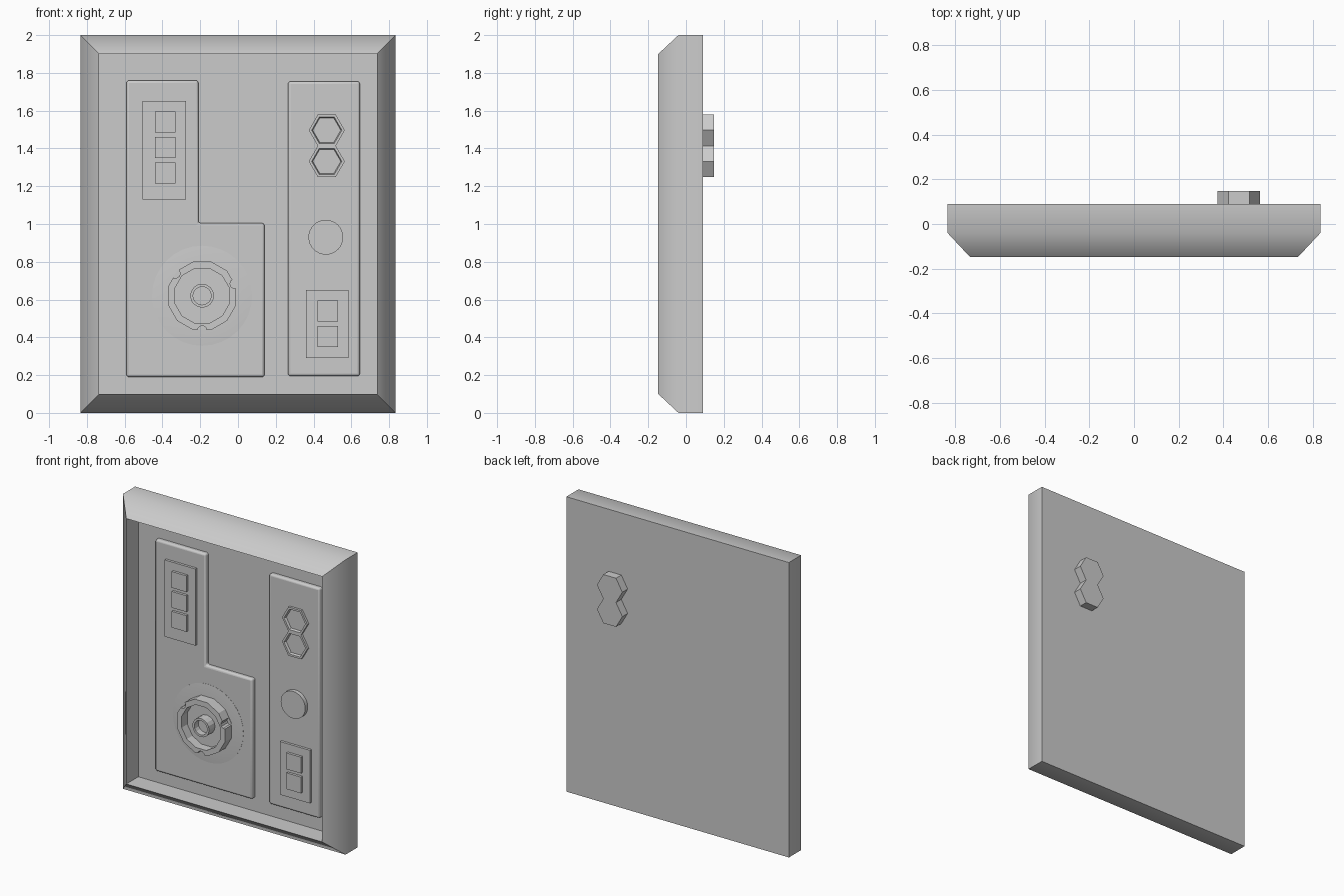
import bpy, bmesh, math

if "Cube" in bpy.data.objects:
    bpy.data.objects.remove(bpy.data.objects["Cube"])

FLOOR, PANEL = -0.018, -0.048   # depth of the recess floor and of the raised panels


def loft(name, loops):
    """Skin a series of equal-sized point loops and cap both ends."""
    bm = bmesh.new()
    rows = [[bm.verts.new(p) for p in loop] for loop in loops]
    n = len(rows[0])
    for a, b in zip(rows, rows[1:]):
        for i in range(n):
            j = (i + 1) % n
            bm.faces.new((a[i], a[j], b[j], b[i]))
    bm.faces.new(rows[0])
    bm.faces.new(rows[-1])
    bmesh.ops.recalc_face_normals(bm, faces=bm.faces)
    mesh = bpy.data.meshes.new(name)
    bm.to_mesh(mesh)
    bm.free()
    obj = bpy.data.objects.new(name, mesh)
    bpy.context.collection.objects.link(obj)
    return obj


def prism(name, outline, back, front):
    return loft(name, [[(x, y, z) for x, z in outline] for y in (back, front)])


def rect(x0, x1, z0, z1):
    return [(x0, z0), (x1, z0), (x1, z1), (x0, z1)]


def turned(name, cx, cz, profile, sides, turn=0.0):
    """Profile of (radius, y) turned round a front-to-back axis."""
    def ring(r, y):
        angles = [turn + math.tau * i / sides for i in range(sides)]
        return [(cx + r * math.cos(a), y, cz + r * math.sin(a)) for a in angles]
    return loft(name, [ring(r, y) for r, y in profile])


def select_only(obj):
    bpy.ops.object.select_all(action='DESELECT')
    obj.select_set(True)
    bpy.context.view_layer.objects.active = obj


def smooth(obj, degrees):
    select_only(obj)
    bpy.ops.object.shade_smooth_by_angle(angle=math.radians(degrees))


# Back plate with sloped frame and recessed floor
frame_loops = []
for inset, y in ((0, 0.09), (0, -0.04), (0.1, -0.147), (0.1, FLOOR)):
    outline = rect(-0.835 + inset, 0.835 - inset, inset, 2 - inset)
    frame_loops.append([(x, y, z) for x, z in outline])
smooth(loft("frame", frame_loops), 50)

# Raised panels with softened edges
l_shape = [(-0.59, 0.19), (0.14, 0.19), (0.14, 1.005), (-0.21, 1.005), (-0.21, 1.76), (-0.59, 1.76)]
for name, outline in (("left_panel", l_shape), ("right_panel", rect(0.265, 0.645, 0.195, 1.755))):
    panel = prism(name, outline, FLOOR + 0.03, PANEL)
    bevel = panel.modifiers.new("soft_edges", 'BEVEL')
    bevel.width = 0.013
    bevel.segments = 3
    smooth(panel, 40)

# Button plates with square buttons
prism("left_button_plate", rect(-0.505, -0.275, 1.13, 1.65), PANEL + 0.02, -0.065)
prism("right_button_plate", rect(0.36, 0.585, 0.29, 0.65), PANEL + 0.02, -0.065)
for x, z in ((-0.385, 1.54), (-0.385, 1.405), (-0.385, 1.27), (0.475, 0.54), (0.475, 0.405)):
    prism("square_button", rect(x - 0.055, x + 0.055, z - 0.055, z + 0.055), -0.055, -0.082)

# Round button
smooth(turned("round_button", 0.465, 0.93, [(0.092, -0.03), (0.092, -0.075)], 32), 40)

# Hexagonal sockets running right through the back plate
for z in (1.4965, 1.3315):
    turned("hex_socket", 0.47, z,
           [(0.0953, 0.147), (0.0953, -0.064), (0.08, -0.064), (0.073, -0.045)], 6)

# Dial: thin base disc, notched collar and centre tube
CX, CZ = -0.19, 0.62
smooth(turned("dial_base", CX, CZ, [(0.265, -0.03), (0.265, PANEL - 0.001), (0.2, PANEL - 0.006)], 32), 40)
collar = turned("dial_collar", CX, CZ,
                [(0.187, -0.03), (0.187, -0.125), (0.15, -0.125), (0.15, -0.065)], 12, math.radians(15))
for deg in (30, 150, 270):
    a = math.radians(deg - (10 if deg < 200 else 0))
    cutter = turned("notch_cutter", CX + 0.185 * math.cos(a), CZ + 0.185 * math.sin(a),
                    [(0.026, -0.057), (0.026, -0.2)], 10)
    cutter.hide_render = True
    cut = collar.modifiers.new("notch", 'BOOLEAN')
    cut.operation = 'DIFFERENCE'
    cut.solver = 'EXACT'
    cut.object = cutter
    select_only(collar)
    bpy.ops.object.modifier_apply(modifier=cut.name)
    bpy.data.objects.remove(cutter)
turned("dial_tube", CX, CZ, [(0.063, -0.05), (0.063, -0.128), (0.048, -0.128), (0.048, -0.085)], 16)
